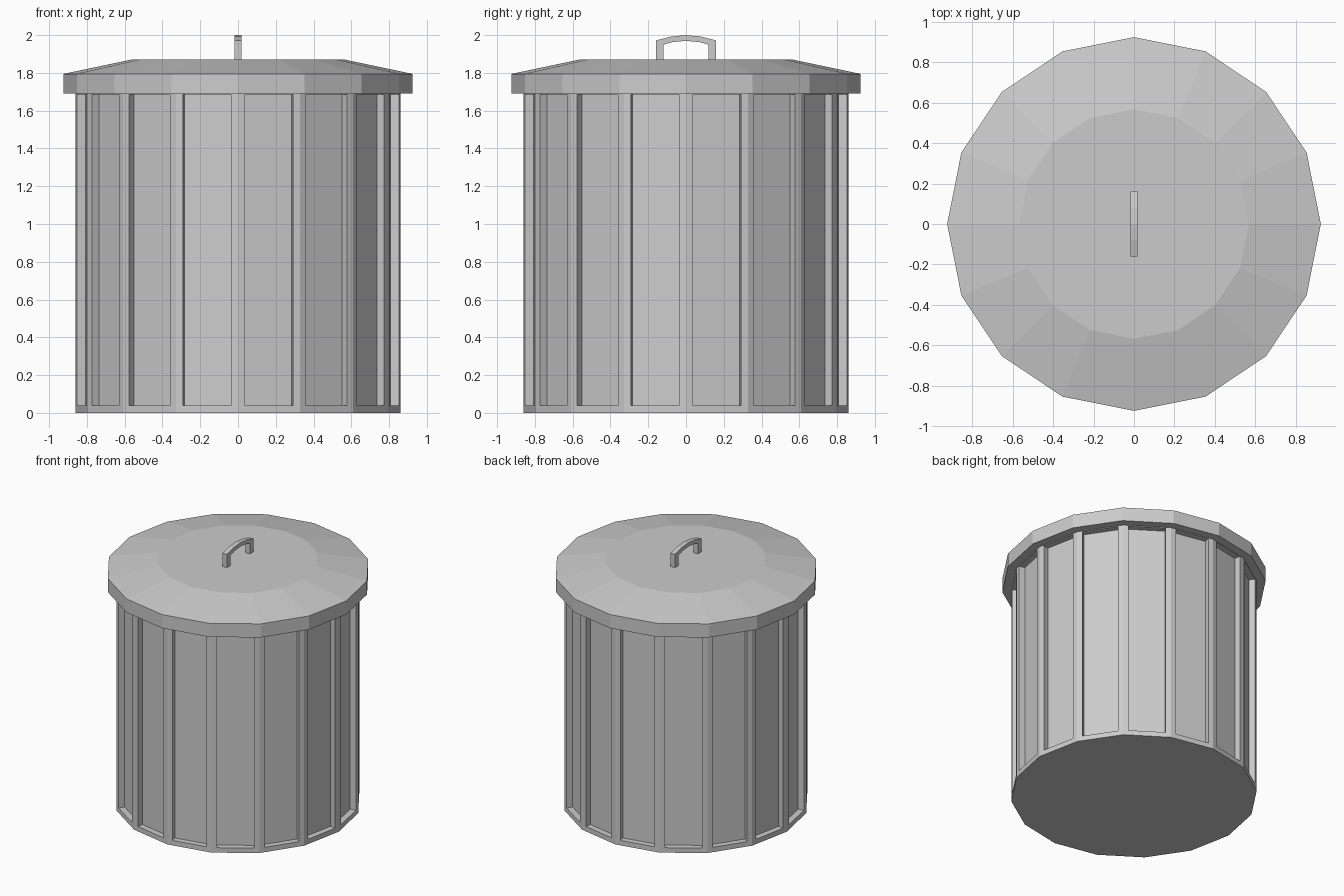
import bpy, bmesh
from math import sin, cos, pi

cube = bpy.data.objects.get("Cube")
if cube:
    bpy.data.objects.remove(cube, do_unlink=True)

SIDES = 16

# Single galvanised grey
grey = bpy.data.materials.new("galvanised_grey")
grey.use_nodes = True
colour = (0.6, 0.6, 0.6, 1)
grey.diffuse_color = colour
grey.node_tree.nodes["Principled BSDF"].inputs["Base Color"].default_value = colour


def finish(name, bm):
    bmesh.ops.recalc_face_normals(bm, faces=bm.faces)
    mesh = bpy.data.meshes.new(name)
    bm.to_mesh(mesh)
    bm.free()
    mesh.materials.append(grey)
    obj = bpy.data.objects.new(name, mesh)
    bpy.context.collection.objects.link(obj)
    return obj


def lathe(profile):
    """Closed solid of stacked polygon rings from (radius, z) pairs."""
    bm = bmesh.new()
    rings = [[bm.verts.new((r * cos(2 * pi * i / SIDES), r * sin(2 * pi * i / SIDES), z))
              for i in range(SIDES)] for r, z in profile]
    for low, high in zip(rings, rings[1:]):
        for i in range(SIDES):
            j = (i + 1) % SIDES
            bm.faces.new((low[i], low[j], high[j], high[i]))
    bm.faces.new(rings[0][::-1])
    bm.faces.new(rings[-1])
    bm.normal_update()
    return bm


# Bin body with a sunken panel in every side
body = lathe([(0.86, 0), (0.86, 1.723)])
panels = [f for f in body.faces if abs(f.normal.z) < 0.5]
bmesh.ops.inset_individual(body, faces=panels, thickness=0.038, use_even_offset=True)
walls = bmesh.ops.inset_individual(body, faces=panels, thickness=0, depth=-0.045)
finish("bin_body", body)

# Lid with a straight rim and a sloped top
finish("lid", lathe([(0.923, 1.69), (0.923, 1.795), (0.567, 1.87)]))

# Arched handle: half outline mirrored, then extruded sideways
outer = [(0.16, 1.865), (0.16, 1.972), (0.08, 1.992), (0, 2.0)]
inner = [(0, 1.97), (0.07, 1.963), (0.118, 1.95), (0.118, 1.865)]
handle = bmesh.new()
half_width = 0.018


def mirrored(points):
    return points + [(-y, z) for y, z in reversed(points) if y]


top = mirrored(outer)
under = mirrored(inner[::-1])
loops = [[[handle.verts.new((x, y, z)) for y, z in path] for path in (top, under)]
         for x in (-half_width, half_width)]
(left_top, left_under), (right_top, right_under) = loops
for i in range(len(top) - 1):
    for a, b in ((left_top, left_under), (right_top, right_under),
                 (left_top, right_top), (left_under, right_under)):
        handle.faces.new((a[i], a[i + 1], b[i + 1], b[i]))
for i in (0, -1):
    handle.faces.new((left_top[i], left_under[i], right_under[i], right_top[i]))
finish("lid_handle", handle)
